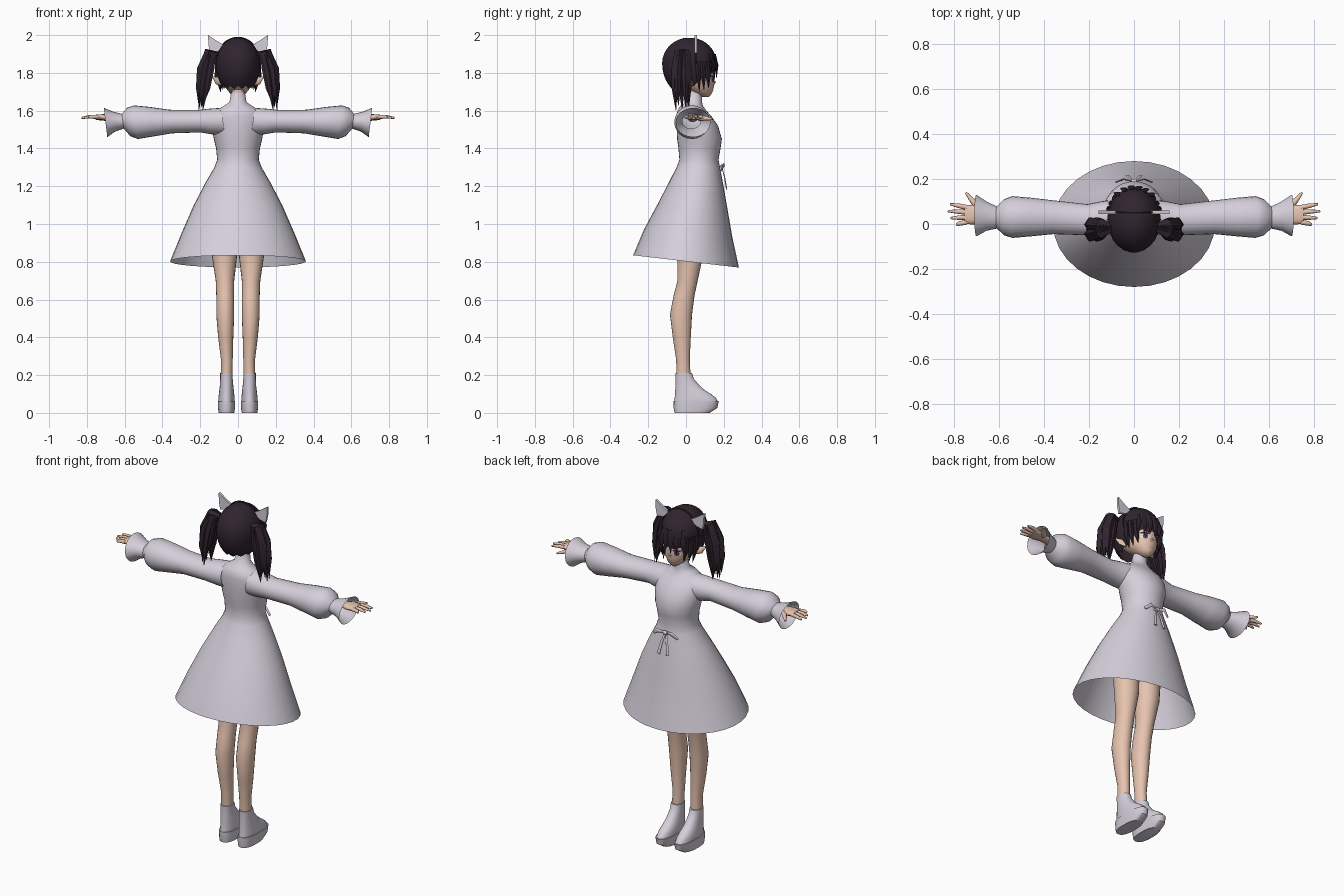
import bpy, bmesh, random
from math import sin, cos, pi, sqrt, radians
from mathutils import Vector

random.seed(4)
cube = bpy.data.objects.get("Cube")
if cube:
    bpy.data.objects.remove(cube, do_unlink=True)


def material(name, r, g, b):
    m = bpy.data.materials.new(name)
    m.use_nodes = True
    m.diffuse_color = (r, g, b, 1)
    bsdf = next(n for n in m.node_tree.nodes if n.type == 'BSDF_PRINCIPLED')
    bsdf.inputs["Base Color"].default_value = (r, g, b, 1)
    bsdf.inputs["Roughness"].default_value = .8
    return m


CLOTH = material("pale lavender cloth", .66, .62, .70)
SKIN = material("warm skin", .80, .55, .43)
HAIR = material("dark plum hair", .03, .018, .028)
WHITE = material("eye white", .8, .78, .8)
IRIS = material("violet iris", .13, .05, .16)
LIP = material("lip pink", .55, .25, .22)


def build(name, rings, mat, caps=False, mirror=False, angle=50):
    """Skin a list of closed rings of points into one object."""
    bm = bmesh.new()
    loops = [[bm.verts.new(p) for p in ring] for ring in rings]
    n = len(loops[0])
    for a, b in zip(loops, loops[1:]):
        for i in range(n):
            j = (i + 1) % n
            bm.faces.new((a[i], a[j], b[j], b[i]))
    if caps:
        bm.faces.new(loops[0][::-1])
        bm.faces.new(loops[-1])
    bmesh.ops.recalc_face_normals(bm, faces=bm.faces)
    return finish(name, bm, mat, mirror, angle)


def finish(name, bm, mat, mirror=False, angle=50):
    mesh = bpy.data.meshes.new(name)
    bm.to_mesh(mesh)
    bm.free()
    mesh.materials.append(mat)
    ob = bpy.data.objects.new(name, mesh)
    bpy.context.collection.objects.link(ob)
    bpy.ops.object.select_all(action='DESELECT')
    ob.select_set(True)
    bpy.context.view_layer.objects.active = ob
    bpy.ops.object.shade_smooth_by_angle(angle=radians(angle))
    if mirror:
        ob.modifiers.new("mirror", 'MIRROR')
    return ob


def power(v, p):
    return abs(v) ** p * (1 if v > 0 else -1)


def loft(name, rows, mat, axis='z', n=32, p=1, lean=0, **kw):
    """Rows are (position on axis, low and high of one side, low and high of the other)."""
    rings = []
    for t, a0, a1, b0, b1 in rows:
        ring = []
        for i in range(n):
            w = 2 * pi * i / n
            a = (a0 + a1) / 2 + (a1 - a0) / 2 * power(cos(w), p)
            b = (b0 + b1) / 2 + (b1 - b0) / 2 * power(sin(w), p)
            ring.append((a, b, t) if axis == 'z' else (t + lean * (b - b0), a, b))
        rings.append(ring)
    return build(name, rings, mat, **kw)


def tube(name, pts, radii, mat, n=8, flat=1, **kw):
    """Tapered tube along points, optionally flattened towards y."""
    pts = [Vector(p) for p in pts]
    rings = []
    for i, c in enumerate(pts):
        d = (pts[min(i + 1, len(pts) - 1)] - pts[max(i - 1, 0)]).normalized()
        u = d.cross(Vector((0, 1, 0))).normalized()
        v = u.cross(d)
        rings.append([c + radii[i] * (u * cos(2 * pi * k / n) + v * flat * sin(2 * pi * k / n))
                      for k in range(n)])
    return build(name, rings, mat, caps=True, **kw)


# Dress: skirt, bodice and collar in one open shell
DRESS = [(.802, -.28, .28, .36), (.95, -.223, .246, .3), (1.1, -.149, .218, .235),
         (1.22, -.09, .196, .172), (1.3, -.05, .18, .125), (1.34, -.035, .172, .11),
         (1.4, -.04, .183, .116), (1.45, -.047, .19, .128), (1.52, -.05, .17, .14),
         (1.57, -.05, .135, .138), (1.6, -.045, .108, .115), (1.625, -.03, .09, .075),
         (1.645, -.002, .085, .045), (1.695, .01, .085, .037)]
dress = loft("dress", [(z, -w, w, b, f) for z, b, f, w in DRESS], CLOTH)
for v in dress.data.vertices:      # hem dips towards one side
    v.co.z -= .116 * v.co.y * max(0, min(1, (1.3 - v.co.z) / .45))

# Puffed sleeves with flared cuffs
loft("sleeves", [(.07, -.045, .11, 1.47, 1.615), (.14, -.047, .1, 1.475, 1.61),
                 (.2, -.05, .088, 1.485, 1.603), (.35, -.045, .105, 1.48, 1.605),
                 (.45, -.055, .117, 1.463, 1.62), (.53, -.062, .124, 1.45, 1.628),
                 (.57, -.05, .11, 1.465, 1.615), (.605, -.02, .078, 1.505, 1.583),
                 (.65, -.03, .1, 1.49, 1.595), (.692, -.055, .13, 1.46, 1.615)],
     CLOTH, axis='x', n=24, lean=.12, mirror=True)

# Hands
loft("palms", [(.59, .01, .06, 1.54, 1.58), (.67, .01, .065, 1.55, 1.58),
               (.71, -.002, .085, 1.55, 1.582), (.755, .0, .085, 1.554, 1.578)],
     SKIN, axis='x', n=12, p=.8, caps=True, mirror=True)
for i, (name, tip) in enumerate([("little", .79), ("ring", .815), ("middle", .828), ("index", .818)]):
    y = .008 + .022 * i
    spread = (i - 1.4) * .009
    tube(name + "_fingers", [(.745, y, 1.567), (.78, y + spread / 2, 1.568), (tip, y + spread, 1.562)],
         [.011, .01, .005], SKIN, mirror=True)
tube("thumbs", [(.69, .07, 1.56), (.72, .105, 1.56), (.748, .14, 1.555)],
     [.016, .012, .005], SKIN, mirror=True)

# Legs
loft("legs", [(.18, .03, .092, -.05, .025), (.28, .028, .09, -.052, .02),
              (.4, .025, .105, -.07, .025), (.52, .02, .115, -.085, .032),
              (.62, .02, .115, -.066, .045), (.7, .02, .118, -.045, .062),
              (.83, .005, .138, -.045, .09), (1.05, .002, .15, -.05, .1)],
     SKIN, n=20, caps=True, mirror=True)

# Platform boots
loft("boot_soles", [(0, .02, .102, -.06, .125), (.025, .016, .106, -.065, .165),
                    (.062, .015, .107, -.066, .174)],
     CLOTH, n=24, p=.8, caps=True, mirror=True, angle=35)
loft("boot_uppers", [(.062, .018, .104, -.062, .168), (.08, .018, .104, -.06, .158),
                     (.1, .02, .101, -.058, .132), (.12, .022, .099, -.057, .1),
                     (.145, .025, .096, -.056, .072), (.18, .028, .094, -.055, .042),
                     (.212, .028, .094, -.056, .031)],
     CLOTH, n=24, p=.9, caps=True, mirror=True)

# Head, neck and pointed ears
HEAD = [(1.672, .085, .12, .014), (1.692, .045, .138, .042), (1.73, -.02, .149, .073),
        (1.78, -.07, .153, .093), (1.84, -.09, .15, .1), (1.9, -.08, .13, .09), (1.95, -.03, .09, .05)]
loft("head", [(z, -w, w, b, f) for z, b, f, w in HEAD], SKIN, n=36, caps=True)
tube("neck", [(0, .045, 1.62), (0, .045, 1.75)], [.032, .034], SKIN, n=16)
tube("nose", [(0, .14, 1.765), (0, .151, 1.75), (0, .146, 1.742)], [.003, .008, .004], SKIN)
tube("side_ears", [(.08, .03, 1.75), (.108, .018, 1.758), (.135, .0, 1.78)],
     [.02, .02, .002], SKIN, flat=.5, mirror=True)


def face_y(x, z):
    """Depth of the face surface at a point."""
    for lo, hi in zip(HEAD, HEAD[1:]):
        if lo[0] <= z <= hi[0]:
            k = (z - lo[0]) / (hi[0] - lo[0])
            b, f, w = (lo[i] + k * (hi[i] - lo[i]) for i in (1, 2, 3))
            return (b + f) / 2 + (f - b) / 2 * sqrt(max(0, 1 - (x / w) ** 2))
    return 0


def face_plate(name, x, z, rx, rz, lift, mat, mirror=True):
    bm = bmesh.new()
    pts = [(x + rx * cos(i * pi / 8), z + rz * sin(i * pi / 8)) for i in range(16)]
    rim = [bm.verts.new((a, face_y(a, c) + lift, c)) for a, c in pts]
    mid = bm.verts.new((x, face_y(x, z) + lift, z))
    for i in range(16):
        bm.faces.new((mid, rim[(i + 1) % 16], rim[i]))
    return finish(name, bm, mat, mirror)


# Painted face
face_plate("eye_whites", .04, 1.766, .021, .016, .002, WHITE)
face_plate("irises", .039, 1.766, .013, .016, .003, IRIS)
face_plate("pupils", .039, 1.767, .006, .009, .004, HAIR)
face_plate("lashes", .042, 1.782, .024, .005, .004, HAIR)
face_plate("mouth", 0, 1.708, .011, .002, .002, LIP, mirror=False)

# Hair cap: full at the nape, cut to a jagged fringe over the face
COLS, STEPS = 48, 12
rings = []
for s in range(STEPS + 1):
    ring = []
    for k in range(COLS):
        w = 2 * pi * k / COLS
        front = (1 + cos(w)) / 2
        cut = max(0, min(1, (front - .55) / .3))
        bottom = 1.715 + .07 * cut + .009 * abs(k % 4 - 2)
        top = 1.986
        h = top + (bottom - top) * (1 - cos(pi / 2 * (s + .15) / (STEPS + .15))) - 1.85
        if h > 0:
            r = sqrt(max(0, 1 - (h / .137) ** 2))
        else:
            r = front * (1 - .5 * (h / .16) ** 2) + (1 - front) * sqrt(max(0, 1 - (h / .175) ** 2))
        r *= 1 + .012 * (k % 2)
        ring.append((.117 * r * sin(w), .018 + .144 * r * cos(w), 1.85 + h))
    rings.append(ring)
cap = build("hair_cap", rings, HAIR, angle=30)
bm = bmesh.new()
bm.from_mesh(cap.data)
bmesh.ops.holes_fill(bm, edges=[e for e in bm.edges if e.is_boundary and e.verts[0].co.z > 1.95], sides=0)
bm.to_mesh(cap.data)
bm.free()

# Fringe and side locks
for i, x in enumerate((-.075, -.045, -.012, .022, .052, .078)):
    y = .022 + .144 * sqrt(1 - (x / .125) ** 2)
    tube(f"fringe_lock_{i + 1}", [(x * .8, y - .012, 1.9), (x, y, 1.84), (x * 1.05, y - .004, 1.765 + .012 * (i % 2))],
         [.012, .018, .001], HAIR, n=6, flat=.4, angle=30)
for i, y in enumerate((.06, .085, .11)):
    tube(f"side_locks_{i + 1}", [(.105 - .1 * i * y, y, 1.86), (.108 - .12 * i * y, y + .008, 1.78),
                                 (.092 - .1 * i * y, y + .01, 1.7 + .01 * i)],
         [.016, .016, .001], HAIR, n=6, flat=.9, angle=30, mirror=True)

# Pigtails made of pointed strands
for i in range(12):
    a = 2 * pi * i / 12
    c, s = cos(a), sin(a)
    inner = .55 if i % 3 == 0 else 1
    end = 1.6 + random.uniform(0, .1) * (i % 4 > 0)
    tube(f"pigtail_strands_{i + 1}",
         [(.105, -.015 + .008 * s, 1.9), (.145 + .014 * c, -.02 + .025 * s, 1.905 + .008 * c),
          (.17 + .032 * c * inner, -.024 + .04 * s * inner, 1.82),
          (.183 + .026 * c * inner, -.024 + .042 * s * inner, 1.72),
          (.193 + .014 * c, -.02 + .038 * s, end)],
         [.012, .02, .02, .017, .001], HAIR, n=5, angle=25, mirror=True)

# Cat ears on a slim headband
bm = bmesh.new()
outline = [(.07, 1.945), (.108, 1.915), (.148, 1.905), (.157, 1.95), (.158, 2.0), (.11, 1.968)]
face = bm.faces.new([bm.verts.new((x, .045, z)) for x, z in outline])
moved = bmesh.ops.extrude_face_region(bm, geom=[face])["geom"]
bmesh.ops.translate(bm, vec=(0, .014, 0), verts=[g for g in moved if isinstance(g, bmesh.types.BMVert)])
bmesh.ops.recalc_face_normals(bm, faces=bm.faces)
finish("cat_ears", bm, CLOTH, mirror=True, angle=30)
tube("headband", [(.12 * cos(t * pi / 16), .052, 1.85 + .137 * sin(t * pi / 16)) for t in range(17)],
     [.004] * 17, HAIR, n=6)

# Waist ribbon: knot, loops and tails
tube("ribbon_knot", [(-.012, .19, 1.305), (.012, .19, 1.305)], [.011, .011], CLOTH)
tube("ribbon_loops", [(.005, .188, 1.306), (.045, .2, 1.312), (.08, .186, 1.285)],
     [.004, .012, .008], CLOTH, flat=.35, mirror=True)
tube("ribbon_tails", [(.004, .19, 1.3), (.018, .204, 1.25), (.03, .215, 1.185)],
     [.005, .008, .009], CLOTH, flat=.35, mirror=True)
